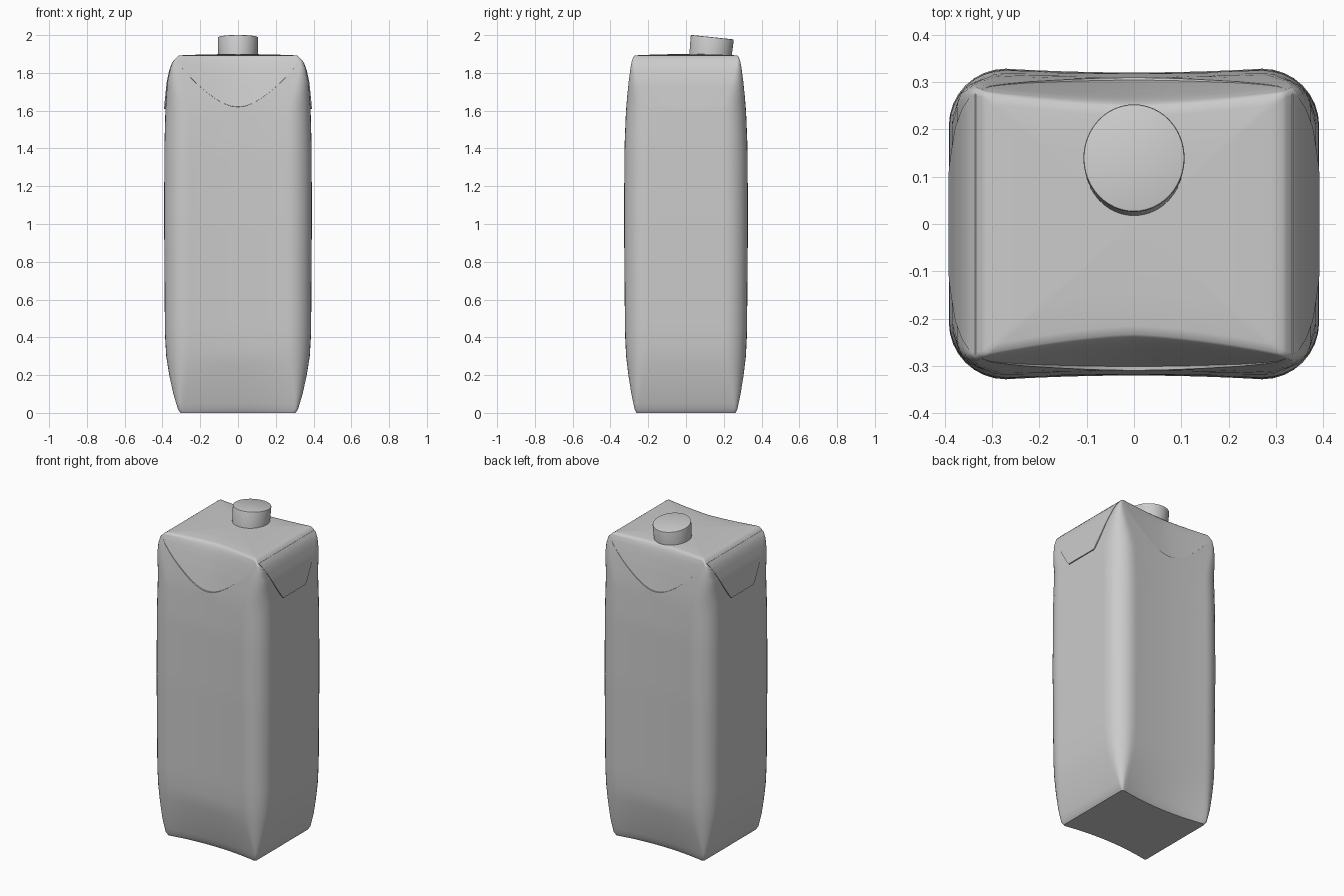
import bpy, bmesh, math
from mathutils import Matrix, Vector

if "Cube" in bpy.data.objects:
    bpy.data.objects.remove(bpy.data.objects["Cube"])

grey = bpy.data.materials.new("plain grey")
grey.use_nodes = True
COLOUR = (0.6, 0.6, 0.6, 1)
grey.diffuse_color = COLOUR
grey.node_tree.nodes["Principled BSDF"].inputs["Base Color"].default_value = COLOUR

TOP, FOLD = 1.885, 1.62
# height, half width, half depth, corner radius
PROFILE = [(0, .305, .262, .012), (.02, .318, .272, .016), (.1, .342, .289, .045),
           (.2, .364, .305, .08), (.3, .38, .317, .105), (.42, .387, .323, .115),
           (1, .391, .328, .12), (1.4, .39, .326, .12), (1.62, .384, .317, .11),
           (1.75, .374, .304, .06), (1.82, .36, .295, .033), (1.86, .345, .288, .018),
           (TOP, .322, .279, .01)]
FLAT, ARC = 28, 8


def section(z):
    for a, b in zip(PROFILE, PROFILE[1:]):
        if z <= b[0]:
            t = max(0, (z - a[0]) / (b[0] - a[0]))
            return [p + (q - p) * t for p, q in zip(a[1:], b[1:])]
    return PROFILE[-1][1:]


def finish(name, bm, angle):
    bmesh.ops.recalc_face_normals(bm, faces=bm.faces)
    mesh = bpy.data.meshes.new(name)
    bm.to_mesh(mesh)
    bm.free()
    obj = bpy.data.objects.new(name, mesh)
    bpy.context.collection.objects.link(obj)
    mesh.materials.append(grey)
    bpy.ops.object.select_all(action="DESELECT")
    obj.select_set(True)
    bpy.context.view_layer.objects.active = obj
    bpy.ops.object.shade_smooth_by_angle(angle=math.radians(angle))
    return obj


def skin(bm, rings, closed):
    for a, b in zip(rings, rings[1:]):
        for i in range(len(a) if closed else len(a) - 1):
            j = (i + 1) % len(a)
            bm.faces.new((a[i], a[j], b[j], b[i]))


def fold_height(kind, s):
    # The folded seam curves up towards the corners of the front and back
    if kind == "flat":
        return FOLD + .25 * s * s
    return FOLD + .25 * s if kind == "arc" else FOLD


def body_point(kind, s, side, sx, row, above):
    """One point of the wall; kind is the wall piece, s the place along it."""
    seam = fold_height(kind, s)
    if row > FOLD:
        z = seam + (row - FOLD) / (TOP - FOLD) * (TOP - seam)
    elif row > 1.2:
        z = 1.2 + (row - 1.2) / (FOLD - 1.2) * (seam - 1.2)
    else:
        z = row
    hx, hy, r = section(z)
    if kind == "flat":
        dent = .008 * (1 - s * s)
        dent += .02 * max(0, 1 - z / .3) * (1 - s * s)
        if above:
            lean = (z - seam) / (TOP - seam + 1e-6)
            dent += (.008 if side < 0 else .005) * (1 - s * s) * (1 - lean)
            dent += (.032 if side < 0 else .018) * lean * (1 - abs(s) ** 1.4)
        return (s * (hx - r), side * (hy - dent), z)
    if kind == "arc":
        a = s * math.pi / 2
        return (sx * (hx - r + r * math.cos(a)), side * (hy - r + r * math.sin(a)), z)
    return (sx * hx, s * (hy - r), z)


# Order of wall pieces around the carton
path = []
for side in (-1, 1):
    path += [("flat", -side * (2 * i / FLAT - 1), side, 0) for i in range(FLAT + 1)]
    sx = -side
    path += [("arc", 1 - i / ARC, side, sx) for i in range(1, ARC)]
    path += [("side", side * (1 - 2 * i / FLAT), side, sx) for i in range(FLAT + 1)]
    path += [("arc", i / ARC, -side, sx) for i in range(1, ARC)]

# Carton body: lofted walls with a pressed seam, closed top and bottom
rows = [0, .008, .02, .05] + [.1 + .05 * i for i in range(30)] + [1.6, FOLD]
levels = [(z, False) for z in rows]
levels += [(FOLD + (TOP - FOLD) * max(i, .05) / 16, True) for i in range(17)]
bm = bmesh.new()
rings = [[bm.verts.new(body_point(*p, z, above)) for p in path] for z, above in levels]
rim = [v.co.copy() for v in rings[-1]]
for scale, z in ((.975, 1.891), (.9, 1.894), (.6, 1.897), (.3, 1.899), (.05, 1.9)):
    rings.append([bm.verts.new((c.x * scale, c.y * scale, z)) for c in rim])
skin(bm, rings, True)
bm.faces.new(rings[0])
bm.faces.new(rings[-1])
finish("carton_body", bm, 50)

# Folded ear flaps lying on both sides
for sx, name in ((1, "left_flap"), (-1, "right_flap")):
    bm = bmesh.new()
    grid = []
    for i in range(15):
        t = i / 14
        z = 1.61 + t * (1.872 - 1.61)
        width = .11 + .165 * t ** .9
        x = section(z)[0] + .007 * (1 - .8 * t)
        grid.append([bm.verts.new((sx * x, width * (j / 6 - 1), z)) for j in range(13)])
    skin(bm, grid, False)
    border = [e for e in bm.edges if e.is_boundary]
    # Turn the border in to meet the wall
    new = bmesh.ops.extrude_edge_only(bm, edges=border)["geom"]
    for v in new:
        if isinstance(v, bmesh.types.BMVert):
            v.co.x -= sx * .012
    finish(name, bm, 35)

# Tilted screw cap
bm = bmesh.new()
bmesh.ops.create_cone(bm, cap_ends=True, segments=48, radius1=.104, radius2=.107, depth=.125)
rim_edges = [e for e in bm.edges if all(v.co.z > 0 for v in e.verts)]
bmesh.ops.bevel(bm, geom=rim_edges, offset=.005, segments=2, affect="EDGES", profile=.5)
tilt = Matrix.Translation(Vector((0, .133, 1.927))) @ Matrix.Rotation(math.radians(-6), 4, "X")
bm.transform(tilt @ Matrix.Diagonal((1, 1.07, 1, 1)))
finish("screw_cap", bm, 40)
